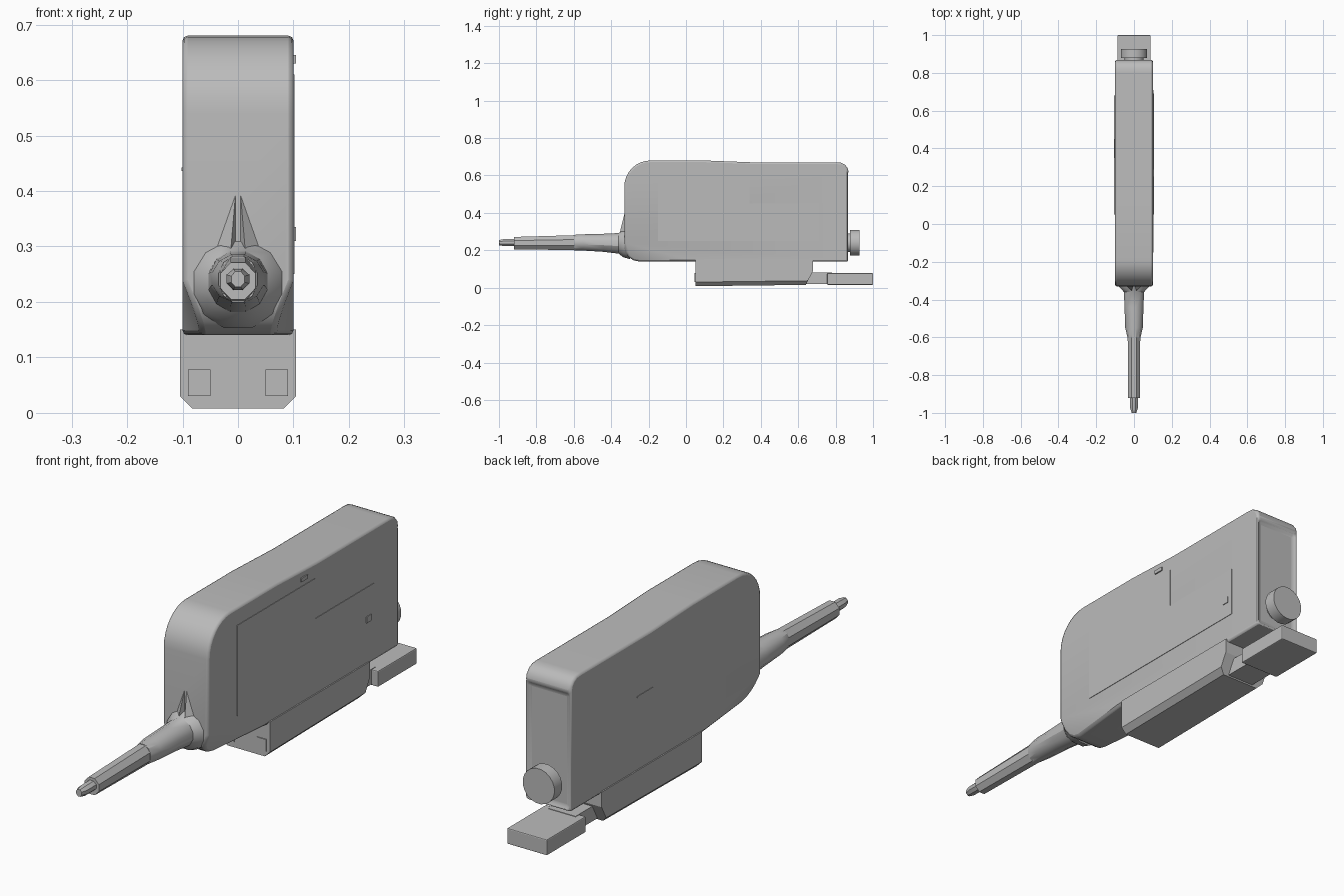
import bpy, bmesh, math
from mathutils import Vector

cube = bpy.data.objects.get("Cube")
if cube:
    bpy.data.objects.remove(cube, do_unlink=True)

grey = bpy.data.materials.new("plain_grey")
grey.use_nodes = True
colour = (0.5, 0.5, 0.5, 1)
grey.diffuse_color = colour
grey.node_tree.nodes["Principled BSDF"].inputs["Base Color"].default_value = colour


def finish(bm, name, bevel=0, smooth=False):
    bmesh.ops.recalc_face_normals(bm, faces=bm.faces)
    mesh = bpy.data.meshes.new(name)
    bm.to_mesh(mesh)
    bm.free()
    mesh.materials.append(grey)
    ob = bpy.data.objects.new(name, mesh)
    bpy.context.collection.objects.link(ob)
    if bevel:
        mod = ob.modifiers.new("edge_round", "BEVEL")
        mod.width, mod.segments, mod.limit_method = bevel, 2, "ANGLE"
        mod.angle_limit = math.radians(35)
    if smooth:
        bpy.ops.object.select_all(action="DESELECT")
        ob.select_set(True)
        bpy.context.view_layer.objects.active = ob
        bpy.ops.object.shade_smooth_by_angle(angle=math.radians(30))
    return ob


def slab(profile, x0, x1):
    """Extrude a (y, z) side profile across the width."""
    bm = bmesh.new()
    face = bm.faces.new([bm.verts.new((x0, y, z)) for y, z in profile])
    out = bmesh.ops.extrude_face_region(bm, geom=[face])
    verts = [v for v in out["geom"] if isinstance(v, bmesh.types.BMVert)]
    bmesh.ops.translate(bm, verts=verts, vec=(x1 - x0, 0, 0))
    bmesh.ops.recalc_face_normals(bm, faces=bm.faces)
    return bm


def box(name, x0, x1, y0, y1, z0, z1, bevel=0):
    return finish(slab([(y0, z0), (y1, z0), (y1, z1), (y0, z1)], x0, x1), name, bevel)


def arc(cy, cz, r, a0, a1, n):
    angles = [math.radians(a0 + (a1 - a0) * i / n) for i in range(n + 1)]
    return [(cy + r * math.cos(a), cz + r * math.sin(a)) for a in angles]


def loft(name, rings, sides):
    """Skin rings of (y, centre z, half width, half height) along y."""
    bm = bmesh.new()
    loops = []
    for y, cz, rx, rz in rings:
        angles = [math.tau * (i + 0.5) / sides for i in range(sides)]
        loops.append([bm.verts.new((rx * math.cos(a), y, cz + rz * math.sin(a))) for a in angles])
    for a, b in zip(loops, loops[1:]):
        for i in range(sides):
            j = (i + 1) % sides
            bm.faces.new((a[i], a[j], b[j], b[i]))
    bm.faces.new(loops[0])
    bm.faces.new(loops[-1])
    return finish(bm, name, smooth=True)


# Tall narrow body with rounded front corners and a clipped rear top
profile = (arc(-0.19, 0.54, 0.14, 180, 90, 8) + [(0.1, 0.68), (0.36, 0.67), (0.8, 0.67)]
           + arc(0.815, 0.615, 0.055, 75, 0, 3)
           + [(0.87, 0.14)] + arc(-0.25, 0.22, 0.08, 270, 180, 4))
bm = slab(profile, -0.1, 0.1)

# Sunken rear panel between side rims
rear = max(bm.faces, key=lambda f: f.normal.y * f.calc_area())
bmesh.ops.inset_individual(bm, faces=[rear], thickness=0.02, depth=-0.012)

# Lower front flanks tuck in toward the nose
for s in (-1, 1):
    a, b, c = (Vector((s * x, y, z)) for x, y, z in
               ((0.1, 0.05, 0.14), (0.1, -0.33, 0.24), (0.06, -0.33, 0.14)))
    n = (b - a).cross(c - a)
    if n.x * s < 0:
        n.negate()
    geom = bm.verts[:] + bm.edges[:] + bm.faces[:]
    bmesh.ops.bisect_plane(bm, geom=geom, plane_co=a, plane_no=n, clear_outer=True)
    bmesh.ops.holes_fill(bm, edges=[e for e in bm.edges if e.is_boundary], sides=0)
finish(bm, "body", bevel=0.009, smooth=True)

# Flared nose, barrel and narrow tip
loft("nose", [(-0.30, 0.235, 0.095, 0.085), (-0.335, 0.235, 0.08, 0.075),
              (-0.36, 0.237, 0.055, 0.057), (-0.44, 0.24, 0.052, 0.05),
              (-0.55, 0.242, 0.048, 0.045), (-0.60, 0.241, 0.036, 0.043)], 12)
loft("barrel", [(-0.59, 0.241, 0.036, 0.043), (-0.92, 0.238, 0.034, 0.036)], 8)
loft("tip", [(-0.91, 0.241, 0.022, 0.021), (-0.975, 0.241, 0.022, 0.02),
             (-1.0, 0.241, 0.013, 0.015)], 8)

# Crease ribs rising from the nose up the front
for s, side in ((-1, "right"), (1, "left")):
    bm = bmesh.new()
    pts = ((0.004, -0.328, 0.40), (0.05, -0.328, 0.27), (0.004, -0.328, 0.27), (0.015, -0.36, 0.27))
    bmesh.ops.convex_hull(bm, input=[bm.verts.new((s * x, y, z)) for x, y, z in pts])
    finish(bm, side + "_nose_rib")

# Rear knob on a short stem
loft("rear_stem", [(0.85, 0.24, 0.05, 0.05), (0.885, 0.24, 0.05, 0.05)], 16)
loft("rear_knob", [(0.878, 0.24, 0.07, 0.07), (0.927, 0.24, 0.07, 0.07)], 20)

# Foot under the body with a slanted back and chamfered lower sides
bm = slab([(0.05, 0.008), (0.64, 0.015), (0.68, 0.09), (0.68, 0.15), (0.05, 0.15)], -0.105, 0.105)
low = [e for e in bm.edges if all(v.co.z < 0.02 for v in e.verts)
       and abs(e.verts[0].co.y - e.verts[1].co.y) > 0.3]
bmesh.ops.bevel(bm, geom=low, offset=0.022, segments=1, affect="EDGES")
finish(bm, "foot")

# Link and rear block
box("foot_link", -0.06, 0.06, 0.62, 0.78, 0.02, 0.08)
box("rear_block", -0.088, 0.088, 0.755, 1.0, 0.015, 0.078, 0.004)
for s, side in ((-1, "right"), (1, "left")):
    x = sorted((s * 0.05, s * 0.09))
    box(side + "_foot_clip", *x, 0.046, 0.06, 0.03, 0.078)

# Thin covers on the left side and a slim mark on the right
bm = slab([(0.71, 0.25), (0.71, 0.45), (0.34, 0.45), (0.34, 0.61), (0.30, 0.61), (-0.15, 0.25)][:4]
          + [(-0.15, 0.61), (-0.15, 0.25)], 0.099, 0.102)
finish(bm, "left_cover")
box("left_latch", 0.099, 0.105, 0.25, 0.29, 0.63, 0.645)
box("left_catch", 0.099, 0.105, 0.66, 0.69, 0.31, 0.335)
box("right_mark", -0.102, -0.099, 0.35, 0.45, 0.436, 0.442)
